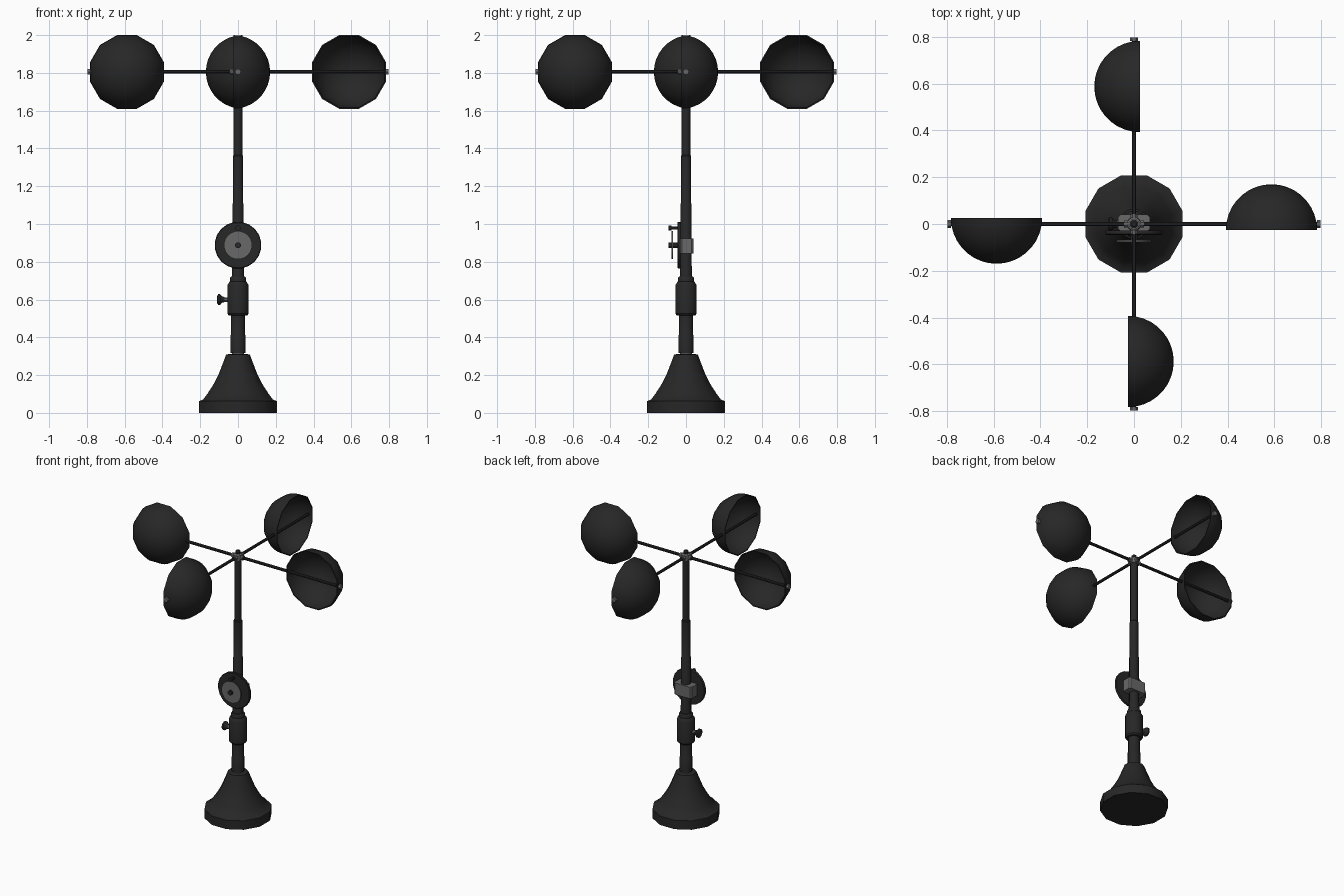
import bpy, bmesh
from math import pi, sin, cos, radians
from mathutils import Matrix

if "Cube" in bpy.data.objects:
    bpy.data.objects.remove(bpy.data.objects["Cube"])


def material(name, v):
    m = bpy.data.materials.new(name)
    m.diffuse_color = (v, v, v, 1)
    m.use_nodes = True
    m.node_tree.nodes["Principled BSDF"].inputs["Base Color"].default_value = m.diffuse_color
    return m


DARK = material("dark_metal", 0.02)
GREY = material("grey_metal", 0.14)


def finish(name, bm, mat, matrix):
    bmesh.ops.recalc_face_normals(bm, faces=bm.faces)
    me = bpy.data.meshes.new(name)
    bm.to_mesh(me)
    bm.free()
    me.transform(matrix)
    me.materials.append(mat)
    ob = bpy.data.objects.new(name, me)
    bpy.context.collection.objects.link(ob)
    bpy.context.view_layer.objects.active = ob
    ob.select_set(True)
    bpy.ops.object.shade_smooth_by_angle(angle=radians(35))
    ob.select_set(False)
    return ob


def lathe(name, profile, mat=DARK, matrix=Matrix(), seg=12, closed=False):
    """Spin (radius, height) points around z; open ends are capped."""
    bm = bmesh.new()
    rings = []
    for r, h in profile:
        n = 1 if r < 1e-5 else seg
        rings.append([bm.verts.new((r * cos(2 * pi * (i + .5) / seg),
                                    r * sin(2 * pi * (i + .5) / seg), h)) for i in range(n)])
    pairs = list(zip(rings, rings[1:]))
    if closed:
        pairs.append((rings[-1], rings[0]))
    for a, b in pairs:
        if len(a) == len(b) == 1:
            continue
        for i in range(seg):
            j = (i + 1) % seg
            quad = [a[i % len(a)], a[j % len(a)], b[j % len(b)], b[i % len(b)]]
            bm.faces.new(list(dict.fromkeys(quad)))
    if not closed:
        for ring in (rings[0], rings[-1]):
            if len(ring) > 1:
                bm.faces.new(ring)
    return finish(name, bm, mat, matrix)


def rod(name, r, h0, h1, mat=DARK, matrix=Matrix(), seg=8):
    return lathe(name, [(r, h0), (r, h1)], mat, matrix, seg)


T = Matrix.Translation
FRONT = Matrix.Rotation(pi / 2, 4, 'X')    # local z -> -y
BACK = Matrix.Rotation(-pi / 2, 4, 'X')    # local z -> +y
LEFT = Matrix.Rotation(-pi / 2, 4, 'Y')    # local z -> -x
RIGHT = Matrix.Rotation(pi / 2, 4, 'Y')    # local z -> +x

# flared base and its collar ring
lathe("base", [(.215, 0), (.215, .062), (.192, .07), (.165, .105), (.135, .15),
               (.108, .2), (.088, .25), (.065, .308), (.05, .312)])
rod("base_ring", .034, .305, .325, GREY, seg=12)

# lower post, clamp collar and stepped mast
lathe("lower_post", [(.041, .318), (.041, .41), (.038, .415), (.038, .54)])
lathe("clamp_collar", [(.05, .515), (.058, .525), (.058, .675), (.05, .69),
                       (.045, .695), (.045, .712), (.038, .722)])
lathe("mast", [(.034, .70), (.034, .77), (.031, .78), (.031, 1.105), (.028, 1.11),
               (.028, 1.36), (.024, 1.365), (.024, 1.79)])

# clamp screw on the left
screw = T((0, 0, .6)) @ LEFT
rod("clamp_screw", .013, .04, .09, GREY, screw)
lathe("clamp_knob", [(.014, .072), (.018, .085), (.03, .095), (.03, .105), (.02, .11)],
      DARK, screw)

# dial with inner plate, hub and small crank handle
dial = T((0, 0, .888)) @ FRONT
lathe("dial_disc", [(.122, .028), (.124, .031), (.124, .043), (.12, .046)], DARK, dial, 20)
rod("dial_spindle", .016, .02, .088, DARK, dial)
rod("dial_plate", .075, .069, .076, GREY, dial, 20)
rod("dial_hub", .016, .076, .092, DARK, dial)
crank = T((0, 0, .978)) @ FRONT
rod("crank_pin", .009, .04, .085, DARK, crank)
rod("crank_knob", .014, .078, .092, DARK, crank)

# gear box behind the dial
bm = bmesh.new()
bmesh.ops.create_cube(bm, size=1)
bmesh.ops.scale(bm, vec=(.135, .072, .08), verts=bm.verts)
upright = [e for e in bm.edges if abs(e.verts[0].co.z - e.verts[1].co.z) > .01]
bmesh.ops.bevel(bm, geom=upright, offset=.01, segments=1, affect='EDGES')
finish("gear_box", bm, GREY, T((0, .004, .884)))

# hub at the top of the mast
ZC = 1.805
lathe("rotor_hub", [(.022, 1.782), (.03, 1.787), (.03, 1.822), (.022, 1.828)], GREY, seg=8)
lathe("hub_cap", [(.017, 1.825), (.017, 1.843), (.01, 1.85)], DARK, seg=8)

# cup shell: outer and inner dome joined at the rim
N = 9
angles = [pi / 2 * i / N for i in range(N + 1)]
outer = [(.2019 * cos(a), .195 * sin(a)) for a in angles]
inner = [(.195 * cos(a), .188 * sin(a)) for a in reversed(angles)]

# four arms, each with sleeve, cup and end nut
for k in range(4):
    turn = Matrix.Rotation(k * pi / 2, 4, 'Z')
    arm = turn @ T((0, 0, ZC)) @ RIGHT
    rod(f"arm_{k + 1}", .01, .02, .788, DARK, arm)
    rod(f"arm_sleeve_{k + 1}", .016, .02, .043, GREY, arm)
    rod(f"arm_nut_{k + 1}", .017, .782, .798, GREY, arm, 6)
    lathe(f"cup_{k + 1}", outer + inner, DARK,
          turn @ T((.588, -.025, ZC)) @ BACK, 12, closed=True)
